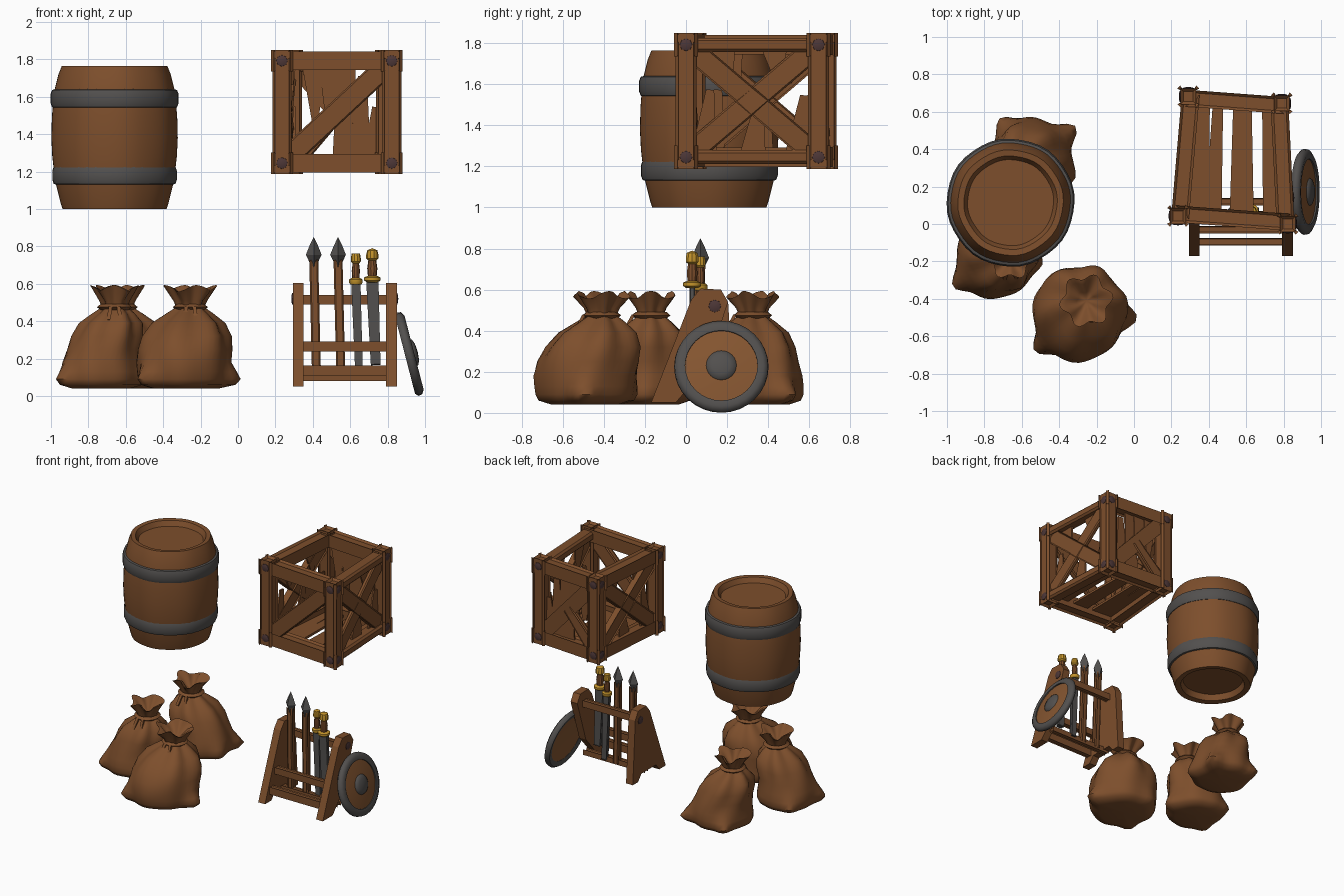
import bpy, bmesh, math
from mathutils import Vector, Matrix

if "Cube" in bpy.data.objects:
    bpy.data.objects.remove(bpy.data.objects["Cube"], do_unlink=True)


def material(name, rgb):
    m = bpy.data.materials.new(name)
    m.use_nodes = True
    m.diffuse_color = (*rgb, 1)
    m.node_tree.nodes["Principled BSDF"].inputs["Base Color"].default_value = (*rgb, 1)
    return m


WOOD = material("brown", (0.205, 0.077, 0.025))
PAINT = material("orange brown", (0.235, 0.092, 0.03))
IRON = material("iron grey", (0.085, 0.08, 0.077))
GOLD = material("gold", (0.56, 0.3, 0.025))
STUD = material("dark stud", (0.074, 0.038, 0.038))


def finish(name, bm, mat, smooth=35, matrix=None):
    bmesh.ops.recalc_face_normals(bm, faces=bm.faces)
    mesh = bpy.data.meshes.new(name)
    bm.to_mesh(mesh)
    bm.free()
    mesh.materials.append(mat)
    ob = bpy.data.objects.new(name, mesh)
    bpy.context.collection.objects.link(ob)
    if matrix:
        ob.matrix_world = matrix
    if smooth:
        bpy.ops.object.select_all(action="DESELECT")
        ob.select_set(True)
        bpy.context.view_layer.objects.active = ob
        bpy.ops.object.shade_smooth_by_angle(angle=math.radians(smooth))


def lathe(name, profile, mat, n=32, matrix=None, shape=None, smooth=35):
    """Spin (radius, height) points round z; shape bends each ring point."""
    bm = bmesh.new()
    rings = []
    for r, z in profile:
        ring = []
        for i in range(n if r > 0 else 1):
            a = math.tau * i / n
            p = Vector((r * math.cos(a), r * math.sin(a), z))
            ring.append(bm.verts.new(shape(p, a) if shape else p))
        rings.append(ring)
    for lo, hi in zip(rings, rings[1:]):
        for i in range(n):
            j = (i + 1) % n
            quad = [lo[i % len(lo)], lo[j % len(lo)], hi[j % len(hi)], hi[i % len(hi)]]
            quad = list(dict.fromkeys(quad))
            if len(quad) > 2:
                bm.faces.new(quad)
    finish(name, bm, mat, smooth, matrix)


def beam(name, a, b, width, depth, mat=WOOD, face=(0, -1, 0), taper=1, bevel=0.008):
    """Box from a to b, its depth along the face direction, end scaled by taper."""
    a, b = Vector(a), Vector(b)
    z = (b - a).normalized()
    y = Vector(face)
    y = (y - z * y.dot(z)).normalized()
    x = y.cross(z)
    bm = bmesh.new()
    bmesh.ops.create_cube(bm, size=1)
    for v in bm.verts:
        s = taper if v.co.z > 0 else 1
        v.co = (a + b) / 2 + x * v.co.x * width * s + y * v.co.y * depth + z * v.co.z * (b - a).length
    if bevel:
        bmesh.ops.bevel(bm, geom=bm.edges[:], offset=bevel, segments=1, affect="EDGES")
    finish(name, bm, mat, 0)


def stud(name, point, axis):
    turn = Vector(axis).to_track_quat("Z", "Y").to_matrix().to_4x4()
    lathe(name, [(0.032, -0.006), (0.03, 0.003), (0.018, 0.007), (0, 0.008)], STUD, 8,
          Matrix.Translation(point) @ turn)


def at(x, y, z):
    return Matrix.Translation((x, y, z))


# Barrel: bulging staves, recessed lids and two hoops
def staves(p, a):
    k = 1 + 0.006 * math.sin(8 * a) + 0.004 * math.sin(3 * a)
    return Vector((p.x * k, p.y * k, p.z))


barrel = at(-0.66, 0.115, 1.0)
lathe("barrel_body", [(0, 0.05), (0.22, 0.05), (0.235, 0.005), (0.278, 0), (0.288, 0.03), (0.318, 0.15),
                      (0.333, 0.28), (0.338, 0.38), (0.335, 0.49), (0.325, 0.62), (0.3, 0.72),
                      (0.282, 0.765), (0.25, 0.762), (0.23, 0.725), (0, 0.725)], WOOD, 48, barrel, staves)
for label, r, z in (("lower", 0.333, 0.18), ("upper", 0.342, 0.59)):
    lathe(label + "_hoop", [(r - 0.03, -0.052), (r - 0.008, -0.046), (r, -0.025), (r, 0.025), (r - 0.008, 0.046),
                            (r - 0.03, 0.052)], IRON, 40, barrel @ at(0, 0, z), staves)


# Crate: slightly skewed frame addressed by u (across), v (depth), w (height)
def crate(u, v, w):
    front = Vector((0.235, 0.043, 0)).lerp(Vector((0.822, 0, 0)), u)
    back = Vector((0.29, 0.682, 0)).lerp(Vector((0.79, 0.645, 0)), u)
    return front.lerp(back, v) + Vector((0, 0, 1.245 + 0.547 * w))


for s in (0, 1):
    for t in (0, 1):
        beam("crate_post", crate(s, t, 0), crate(s, t, 1), 0.075, 0.075, bevel=0.014)
        # Rails are wide planks reaching inwards
        inward = Vector((0, 0.01 - 0.02 * s, 0))
        beam("crate_cross_rail", crate(0, s, t) + inward, crate(1, s, t) + inward, 0.07, 0.09, bevel=0.014)
        inward = Vector((0.012 - 0.024 * s, 0, 0))
        beam("crate_side_rail", crate(s, 0, t) + inward, crate(s, 1, t) + inward, 0.068, 0.095,
             face=(1, 0, 0), bevel=0.014)
        for h in (0, 1):
            c = crate(s, t, h)
            beam("crate_corner", c - Vector((0, 0, 0.041)), c + Vector((0, 0, 0.041)), 0.084, 0.084, bevel=0.016)
            for axis in (Vector((2 * s - 1, 0, 0)), Vector((0, 2 * t - 1, 0))):
                stud("crate_stud", c + axis * 0.042, axis)

# Crate braces
beam("front_brace", crate(0.04, 0, 0.04), crate(0.96, 0, 0.96), 0.1, 0.035)
beam("back_brace", crate(0.04, 1, 0.96), crate(0.96, 1, 0.04), 0.095, 0.035)
beam("back_brace", crate(0.04, 1, 0.04), crate(0.5, 1, 0.5), 0.09, 0.03, taper=0.7)
for s in (0, 1):
    out = (2 * s - 1, 0, 0)
    beam("side_brace", crate(s, 0.05, 0.05), crate(s, 0.95, 0.95), 0.11, 0.035, face=out)
    beam("side_brace", crate(s, 0.05, 0.95), crate(s, 0.95, 0.05), 0.11, 0.03, face=out)
    # Splintered boards left behind the braces
    for v, w, end in ((0.13, 0, 0.6), (0.84, 0, 0.55), (0.27, 1, 0.6), (0.66, 1, 0.65), (0.5, 0, 0.5)):
        u = 0.035 if s == 0 else 0.965
        beam("side_splinter", crate(u, v, w), crate(u, v + 0.05, end), 0.13, 0.012, face=out, taper=0.3, bevel=0)
for u, lo, hi, tip in ((0.22, 1, 0.4, 0.3), (0.4, 1, 0.35, 0.5), (0.55, 0, 1, 0.8), (0.72, 0, 0.85, 0.4),
                       (0.86, 0, 0.55, 0.3)):
    beam("back_splinter", crate(u, 0.97, lo), crate(u + 0.03, 0.97, hi), 0.12, 0.012, taper=tip, bevel=0)
for u, width, tip in ((0.15, 0.15, 0.55), (0.32, 0.09, 0.6), (0.58, 0.13, 0.75), (0.86, 0.1, 0.7)):
    beam("floor_board", crate(u, 0, 0), crate(u, 1, 0), width, 0.018, face=(0, 0, 1), taper=tip, bevel=0)


# Sacks: slumped body, tied neck, pleated mouth and corners drawn out at the base
def sack(name, x, y, neck, size, slope, corners, phase):
    lean = Vector((neck[0] - x, neck[1] - y, 0))

    def slump(p, a):
        top = max(0, min(1, (p.z - 0.2) / 0.26))
        fold = 0.02 * math.sin(3 * a + phase) + 0.015 * math.sin(7 * a + phase)
        k = 1 + fold * (1 - top) + top * 0.13 * math.sin(6 * a + phase)
        k -= slope * max(0, min(p.z - 0.1, 0.44 - p.z)) * 2
        low = math.exp(-((p.z - 0.085) / 0.06) ** 2)
        for deg, reach in corners:
            off = (a - math.radians(deg) + math.pi) % math.tau - math.pi
            k += reach * low * math.exp(-(off / 0.24) ** 2)
        lift = 0.018 * math.sin(4 * a + phase) if p.z > 0.52 else 0
        return Vector((p.x * k * size, p.y * k * size, p.z + lift)) + lean * top

    lathe(name + "_body", [(0, 0.045), (0.17, 0.04), (0.235, 0.06), (0.25, 0.09), (0.256, 0.13), (0.26, 0.18),
                           (0.258, 0.25), (0.238, 0.32), (0.19, 0.39), (0.12, 0.44), (0.07, 0.475),
                           (0.085, 0.51), (0.135, 0.575), (0.105, 0.565), (0.05, 0.51), (0, 0.49)],
          WOOD, 48, at(x, y, 0), slump, 50)
    # Rope round the neck with two hanging ends
    knot = Vector((*neck, 0.475))
    lathe(name + "_rope", [(0.06, 0), (0.075, -0.016), (0.094, 0), (0.075, 0.016), (0.06, 0)],
          WOOD, 20, Matrix.Translation(knot))
    for da in (-0.25, 0.25):
        d = Vector((math.sin(da), -math.cos(da), 0))
        beam(name + "_rope_end", knot + d * 0.09, knot + d * 0.13 - Vector((0, 0, 0.07)), 0.02, 0.015, bevel=0)


sack("front_sack", -0.295, -0.485, (-0.255, -0.41), 0.96, 0, ((356, 0.3), (220, 0.28), (110, 0.08)), 0.5)
sack("side_sack", -0.74, -0.185, (-0.66, -0.17), 0.86, 0.5, ((214, 0.26), (355, 0.15), (130, 0.2)), 1.7)
sack("rear_sack", -0.55, 0.345, (-0.63, 0.325), 0.88, 0.4, ((36, 0.36), (127, 0.27), (335, 0.15)), 2.9)

# Weapon rack: a broad right panel and a slimmer leaning left one, joined by rails
for label, x, side, foot in (("left", 0.82, 1, [(-0.05, 0.05), (0.1, 0.22)]),
                             ("right", 0.322, -1, [(-0.09, 0.05), (-0.05, 0.1), (0.13, 0.1), (0.17, 0.05), (0.235, 0.05)])):
    bm = bmesh.new()
    outline = [(-0.17, 0.05)] + foot + [(0.205, 0.54), (0.17, 0.6), (0.07, 0.605), (0.025, 0.55)]
    face = bm.faces.new([bm.verts.new((x - 0.029, y, z)) for y, z in outline])
    moved = bmesh.ops.extrude_face_region(bm, geom=[face])["geom"]
    bmesh.ops.translate(bm, vec=(0.058, 0, 0), verts=[g for g in moved if isinstance(g, bmesh.types.BMVert)])
    finish(label + "_rack_panel", bm, WOOD, 0)
    stud("rack_stud", (x + 0.029 * side, 0.14, 0.52), (side, 0, 0))
for y, z, w in ((-0.095, 0.135, 0.045), (-0.03, 0.265, 0.04), (0.12, 0.515, 0.04), (0.05, 0.1, 0.03)):
    beam("rack_rail", (0.31, y, z), (0.83, y, z), w, 0.04, bevel=0.006)

# Spears
for x in (0.405, 0.535):
    beam("spear_shaft", (x + 0.015, 0.06, 0.1), (x, 0.07, 0.72), 0.032, 0.032, bevel=0.008)
    lathe("spear_head", [(0.018, 0.69), (0.023, 0.715), (0.042, 0.755), (0.022, 0.805), (0, 0.85)], IRON, 4,
          at(x, 0.07, 0), smooth=0)

# Swords: blade, round guard, grip and pommel
for x, y, guard, tip, w, grip, k in ((0.63, 0.07, 0.61, 0.1, 0.04, 0.1, 0.85), (0.718, 0.03, 0.622, 0.17, 0.056, 0.105, 1.05)):
    hilt = at(x, y, guard)
    beam("sword_blade", (x, y, guard), (x + 0.018, y, tip), w, 0.028, IRON, taper=0.75, bevel=0.005)
    lathe("sword_guard", [(0, -0.014), (0.03, -0.014), (0.042 * k, -0.004), (0.042 * k, 0.012), (0.025, 0.02), (0, 0.02)],
          GOLD, 12, hilt)
    lathe("sword_grip", [(0.022 * k, 0.015), (0.026 * k, 0.06), (0.02 * k, grip)], WOOD, 10, hilt)
    lathe("sword_pommel", [(0.018 * k, -0.004), (0.031 * k, 0.008), (0.031 * k, 0.028), (0.026 * k, 0.052), (0, 0.06 * k)],
          GOLD, 10, hilt @ at(0, 0, grip))

# Round shield leaning on the rack
shield = at(0.922, 0.172, 0.227) @ Matrix.Rotation(math.radians(75.5), 4, "Y")
lathe("shield_disc", [(0, -0.012), (0.2, -0.02), (0.2, 0.004), (0.1, 0.018), (0, 0.02)], PAINT, 32, shield)
lathe("shield_rim", [(0.178, -0.02), (0.215, -0.03), (0.23, -0.014), (0.227, 0.006), (0.205, 0.02), (0.176, 0.016),
                     (0.176, 0), (0.178, -0.02)], IRON, 32, shield, smooth=60)
lathe("shield_boss", [(0.075, 0.016), (0.07, 0.026), (0.045, 0.036), (0, 0.04)], IRON, 24, shield, smooth=60)
